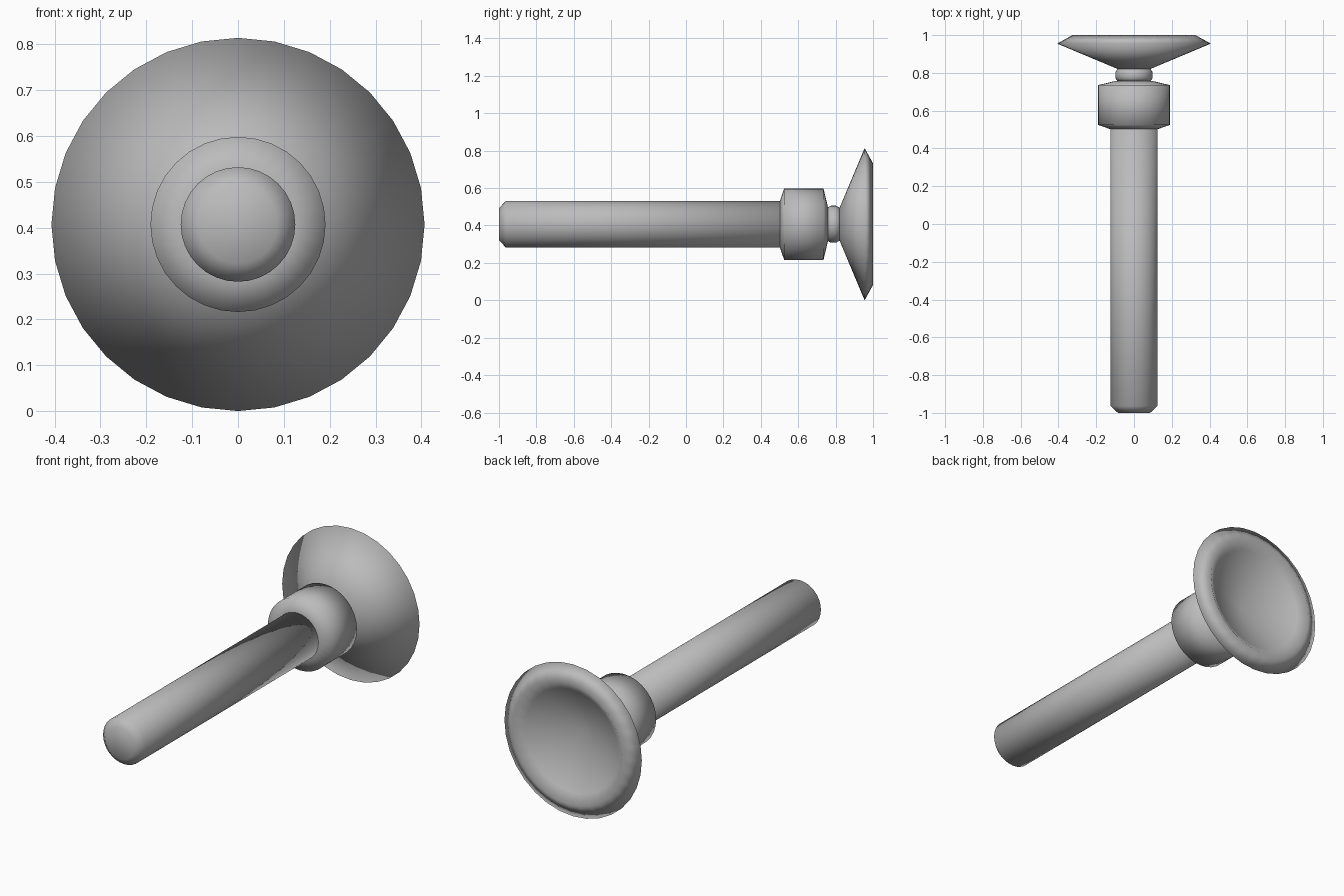
import bpy, bmesh, math

if "Cube" in bpy.data.objects:
    bpy.data.objects.remove(bpy.data.objects["Cube"])

SEGMENTS = 32
AXIS_Z = 0.407

grey = bpy.data.materials.new("plain grey")
grey.diffuse_color = (0.5, 0.5, 0.5, 1)
grey.use_nodes = True
grey.node_tree.nodes["Principled BSDF"].inputs["Base Color"].default_value = grey.diffuse_color


def turned(name, profile):
    """Revolve (radius, y) points around the long axis, capping both ends."""
    bm = bmesh.new()
    rings = []
    for r, y in profile:
        if r == 0:
            rings.append([bm.verts.new((0, y, AXIS_Z))] * SEGMENTS)
            continue
        ring = []
        for i in range(SEGMENTS):
            a = 2 * math.pi * i / SEGMENTS
            ring.append(bm.verts.new((r * math.sin(a), y, AXIS_Z + r * math.cos(a))))
        rings.append(ring)
    for a, b in zip(rings, rings[1:]):
        for i in range(SEGMENTS):
            j = (i + 1) % SEGMENTS
            corners = list(dict.fromkeys((a[i], a[j], b[j], b[i])))
            bm.faces.new(corners)
    for ring in (rings[0], rings[-1]):
        if ring[0] is not ring[1]:
            bm.faces.new(ring)
    bmesh.ops.recalc_face_normals(bm, faces=bm.faces[:])
    for f in bm.faces:
        f.smooth = True
    mesh = bpy.data.meshes.new(name)
    bm.to_mesh(mesh)
    bm.free()
    mesh.materials.append(grey)
    obj = bpy.data.objects.new(name, mesh)
    bpy.context.collection.objects.link(obj)
    return obj


# Long handle with a chamfered free end
turned("rod", [(0.085, -1.0), (0.125, -0.963), (0.125, 0.51)])

# Thick collar
turned("collar", [(0.125, 0.502), (0.191, 0.525), (0.191, 0.735), (0.095, 0.758)])

# Narrow bulging neck
turned("neck", [(0.088, 0.755), (0.099, 0.775), (0.099, 0.802), (0.086, 0.825)])

# Flared cup with a rounded lip and a hollow face
turned("suction_cup", [(0.085, 0.82), (0.407, 0.955), (0.325, 1.0),
                       (0.275, 0.965), (0, 0.845)])
